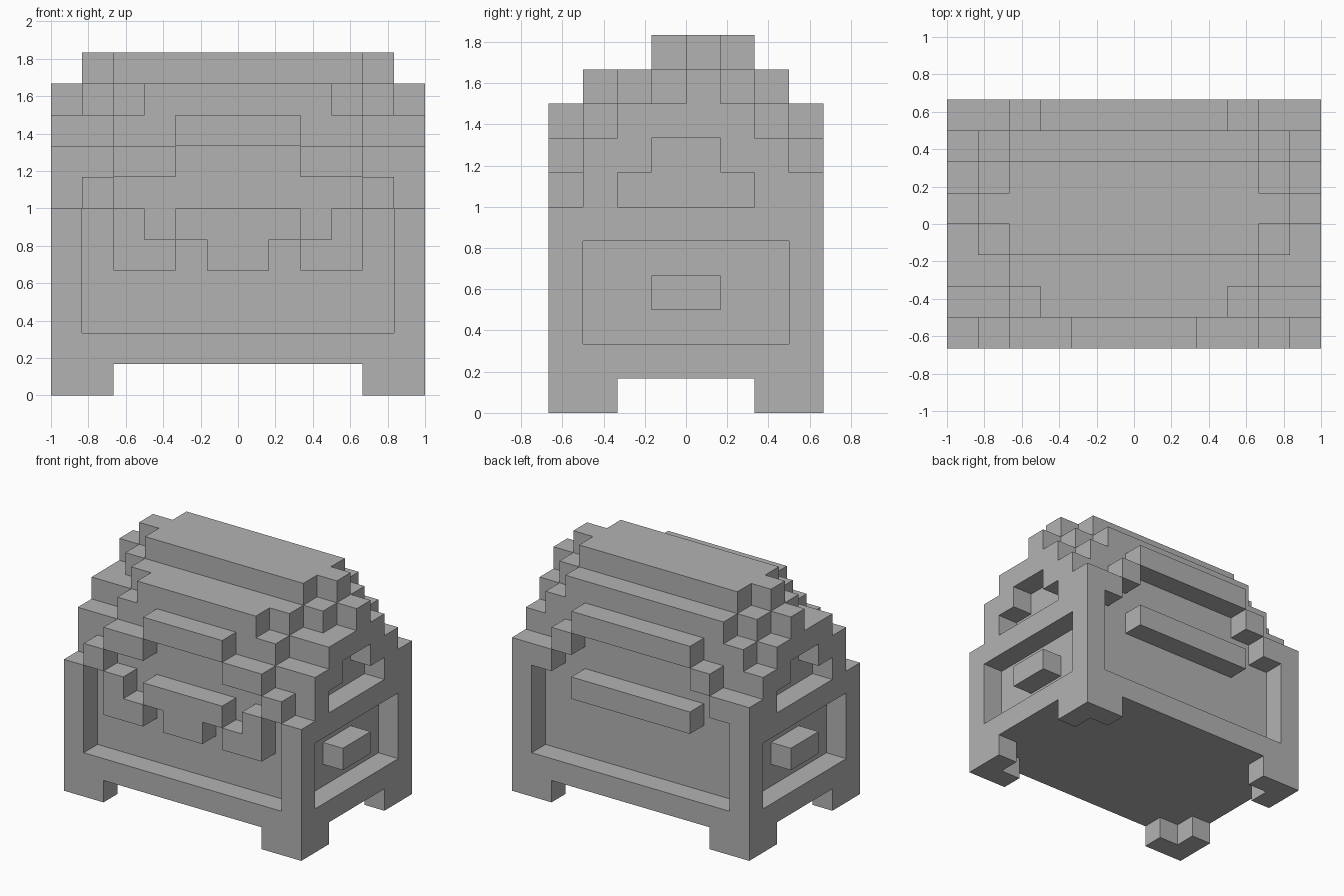
import bpy
import bmesh
from mathutils import Vector

U = 1 / 6  # size of one block

cube = bpy.data.objects.get("Cube")
if cube:
    bpy.data.objects.remove(cube, do_unlink=True)

grey = bpy.data.materials.new("plain_grey")
grey.use_nodes = True
tone = (0.45, 0.45, 0.45, 1)
grey.diffuse_color = tone
grey.node_tree.nodes["Principled BSDF"].inputs["Base Color"].default_value = tone


def cells(box):
    """All blocks inside (x0, x1, y0, y1, z0, z1), mirrored across x."""
    x0, x1, y0, y1, z0, z1 = box
    half = {(x, y, z) for x in range(x0, x1) for y in range(y0, y1) for z in range(z0, z1)}
    return half | {(-x - 1, y, z) for x, y, z in half}


def block_part(name, boxes, cuts=()):
    """Merge blocks into one clean flat-faced shell."""
    solid = set().union(*map(cells, boxes)) - set().union(*map(cells, cuts))
    bm = bmesh.new()
    made = {}

    def vert(p):
        key = tuple(round(c) for c in p)
        if key not in made:
            made[key] = bm.verts.new(Vector(key) * U)
        return made[key]

    for cell in solid:
        for axis in range(3):
            for side in (0, 1):
                near = list(cell)
                near[axis] += 2 * side - 1
                if tuple(near) in solid:
                    continue
                a, b = Vector((0, 0, 0)), Vector((0, 0, 0))
                a[(axis + 1) % 3] = b[(axis + 2) % 3] = 1
                p = Vector(cell)
                p[axis] += side
                ring = [p, p + a, p + a + b, p + b]
                bm.faces.new([vert(q) for q in (ring if side else ring[::-1])])
    bmesh.ops.dissolve_limit(bm, angle_limit=0.01, verts=bm.verts, edges=bm.edges)
    mesh = bpy.data.meshes.new(name)
    bm.to_mesh(mesh)
    bm.free()
    mesh.materials.append(grey)
    obj = bpy.data.objects.new(name, mesh)
    bpy.context.collection.objects.link(obj)


# Chest body: core, base rim, corner posts and side rails
block_part("chest_body", [
    (0, 5, -3, 3, 1, 6),
    (0, 6, -4, 4, 1, 2),
    (5, 6, -4, -3, 1, 6),
    (5, 6, 3, 4, 1, 6),
    (5, 6, -3, 3, 5, 6),
])

# L-shaped feet
block_part("front_feet", [(4, 6, -4, -3, 0, 1), (5, 6, -4, -2, 0, 1)])
block_part("back_feet", [(4, 6, 3, 4, 0, 1), (5, 6, 2, 4, 0, 1)])

# Side handles
block_part("side_handles", [(5, 6, -1, 1, 3, 4)])

# Stepped lid with a recess in each end
block_part("lid", [
    (0, 6, -3, 3, 6, 8),
    (0, 6, -2, 2, 8, 9), (0, 5, -2, 3, 8, 9), (0, 4, -3, 3, 8, 9),
    (0, 6, 0, 1, 9, 10), (0, 5, -1, 2, 9, 10), (0, 4, -2, 3, 9, 10), (0, 3, -3, 3, 9, 10),
    (0, 5, 0, 1, 10, 11), (0, 4, -1, 2, 10, 11),
], cuts=[(5, 6, -2, 2, 6, 7), (5, 6, -1, 1, 7, 8)])

# Arched lid trim, front and back
block_part("front_lid_trim", [
    (4, 5, -4, -3, 6, 7), (2, 4, -4, -3, 7, 8), (0, 2, -4, -3, 8, 9)])
block_part("back_lid_trim", [
    (4, 6, 3, 4, 6, 7), (3, 4, 3, 4, 7, 8), (0, 3, 3, 4, 8, 9)])

# Front clasp, corner brackets and back bar
block_part("front_clasp", [(0, 2, -4, -3, 5, 6), (0, 1, -4, -3, 4, 5)])
block_part("front_brackets", [(3, 4, -4, -3, 4, 6), (2, 3, -4, -3, 4, 5)])
block_part("back_bar", [(0, 3, 3, 4, 5, 6)])
